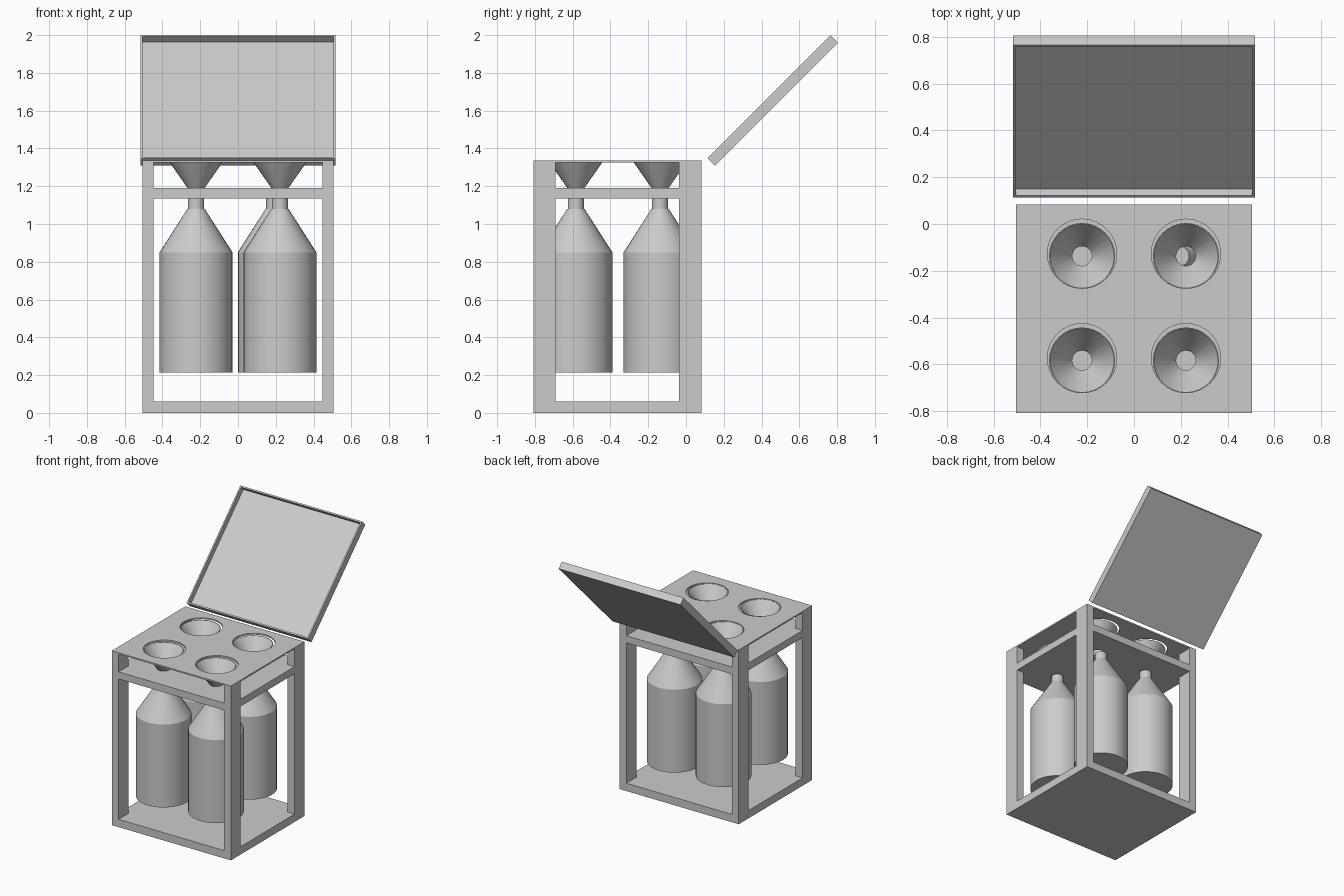
import bpy, math
from mathutils import Vector

if "Cube" in bpy.data.objects:
    bpy.data.objects.remove(bpy.data.objects["Cube"])

grey = bpy.data.materials.new("plain grey")
grey.use_nodes = True
colour = (0.6, 0.6, 0.6, 1)
grey.diffuse_color = colour
grey.node_tree.nodes["Principled BSDF"].inputs["Base Color"].default_value = colour


def box(name, low, high):
    low, high = Vector(low), Vector(high)
    bpy.ops.mesh.primitive_cube_add(size=1, location=(low + high) / 2)
    ob = bpy.context.object
    ob.name = name
    ob.scale = high - low
    bpy.ops.object.transform_apply(location=False, rotation=False, scale=True)
    ob.data.materials.append(grey)
    return ob


def cylinder(name, radius, x, y, low, high):
    bpy.ops.mesh.primitive_cylinder_add(
        vertices=32, radius=radius, depth=high - low, location=(x, y, (low + high) / 2))
    ob = bpy.context.object
    ob.name = name
    ob.data.materials.append(grey)
    return ob


def cut(target, cutter):
    cutter.hide_render = True
    mod = target.modifiers.new("cut", "BOOLEAN")
    mod.operation = "DIFFERENCE"
    mod.solver = "EXACT"
    mod.object = cutter
    bpy.context.view_layer.objects.active = target
    bpy.ops.object.modifier_apply(modifier=mod.name)
    bpy.data.objects.remove(cutter)


def lathe(name, profile, x, y, sides=32):
    """Turn (radius, height) points about a vertical axis; radius 0 closes an end."""
    verts, faces, rings = [], [], []
    for r, z in profile:
        start = len(verts)
        count = sides if r else 1
        for i in range(count):
            a = 2 * math.pi * i / sides
            verts.append((r * math.cos(a), r * math.sin(a), z))
        rings.append([start + i % count for i in range(sides)])
    for a, b in zip(rings, rings[1:]):
        for i in range(sides):
            j = (i + 1) % sides
            quad = (a[i], a[j], b[j], b[i])
            faces.append(tuple(dict.fromkeys(quad)))
    mesh = bpy.data.meshes.new(name)
    mesh.from_pydata(verts, [], faces)
    ob = bpy.data.objects.new(name, mesh)
    bpy.context.collection.objects.link(ob)
    ob.location = (x, y, 0)
    mesh.materials.append(grey)
    bpy.ops.object.select_all(action="DESELECT")
    ob.select_set(True)
    bpy.context.view_layer.objects.active = ob
    bpy.ops.object.shade_smooth_by_angle(angle=math.radians(25))
    return ob


# Open frame: one block with the lower and upper bays cut through both ways
X, FRONT, BACK, TOP = 0.505, -0.807, 0.083, 1.336
frame = box("frame", (-X, FRONT, 0), (X, BACK, TOP))
for low, high in ((0.06, 1.135), (1.19, 1.325)):
    cut(frame, box("side_opening", (-1, FRONT + 0.117, low), (1, BACK - 0.12, high)))
    cut(frame, box("front_opening", (-X + 0.058, -1, low), (X - 0.058, 1, high)))

# Four stations: holes in the top and shelf, funnel, bottle
for x, side in ((-0.222, "left"), (0.222, "right")):
    for y, row in ((-0.583, "front"), (-0.137, "back")):
        label = row + "_" + side
        cut(frame, cylinder("top_hole", 0.148, x, y + 0.01, 1.3, 1.4))
        cut(frame, cylinder("shelf_hole", 0.044, x, y, 1.1, 1.25))
        lathe("funnel_" + label,
              [(0.045, 1.19), (0.141, 1.328), (0.137, 1.328), (0.042, 1.19)], x, y)
        # One bottle stands slightly out of line
        shift = -0.03 if label == "back_right" else 0
        lathe("bottle_" + label,
              [(0, 0.215), (0.193, 0.215), (0.193, 0.85), (0.046, 1.08),
               (0.043, 1.08), (0.043, 1.134), (0, 1.134)], x + shift, y)

# Open lid: shallow tray tilted back, hollow side facing forward and up
lid = box("lid", (-0.516, -0.461, -0.0275), (0.516, 0.461, 0.0275))
cut(lid, box("lid_hollow", (-0.505, -0.45, -0.0125), (0.505, 0.45, 0.1)))
lid.rotation_euler.x = math.radians(45)
lid.location = (0, 0.459, 1.654)
